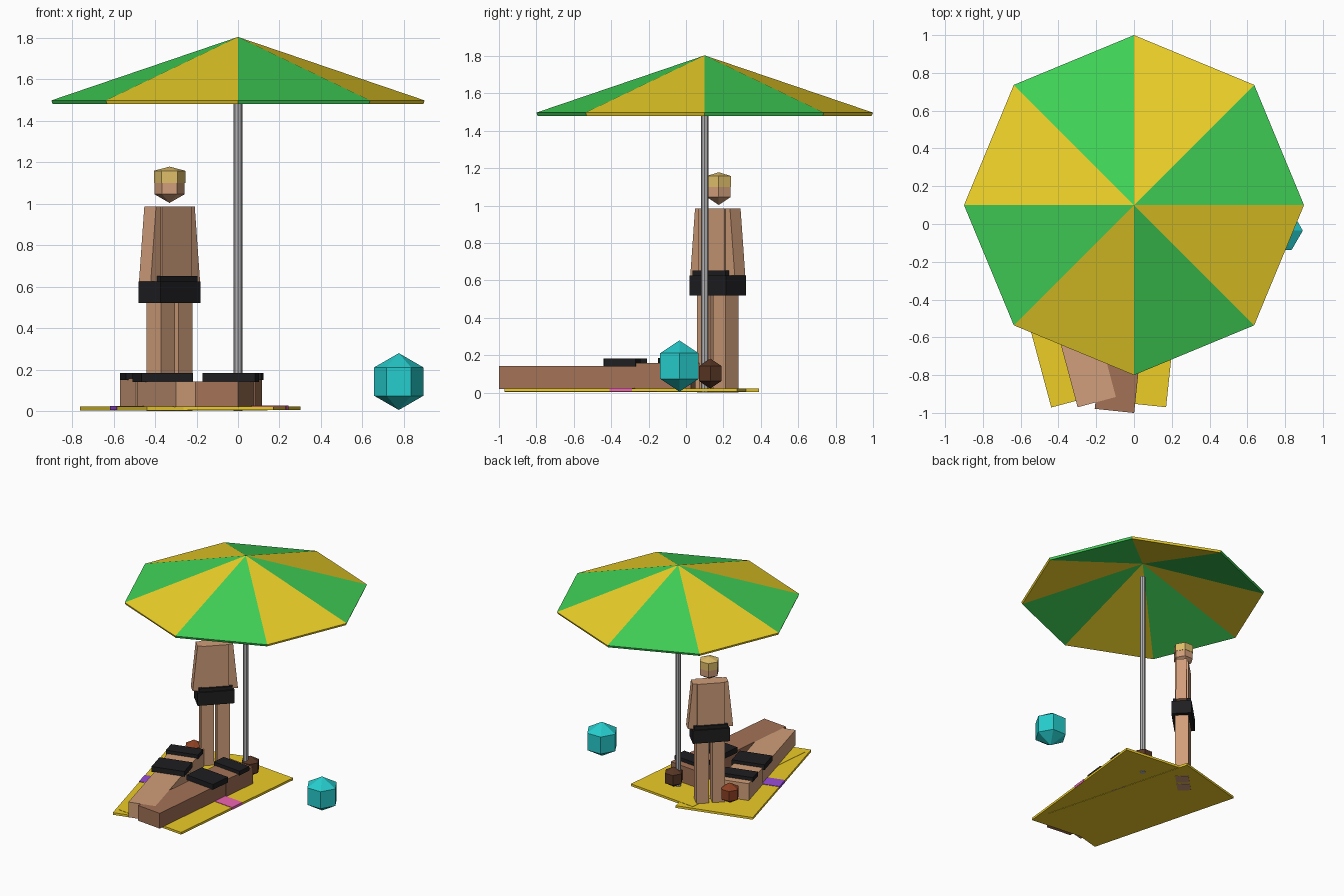
import bpy, bmesh
from math import cos, sin, pi, radians
from mathutils import Matrix, Vector

if "Cube" in bpy.data.objects:
    bpy.data.objects.remove(bpy.data.objects["Cube"])


def mat(name, *rgb):
    # display colour to linear
    m = bpy.data.materials.new(name)
    m.diffuse_color = [((c + 0.055) / 1.055) ** 2.4 for c in rgb] + [1]
    m.use_nodes = True
    m.node_tree.nodes["Principled BSDF"].inputs["Base Color"].default_value = m.diffuse_color
    return m


YELLOW = mat("yellow", 0.93, 0.82, 0.16)
GREEN = mat("green", 0.25, 0.82, 0.34)
TOWEL = mat("towel_yellow", 0.93, 0.80, 0.15)
PINK = mat("pink", 0.93, 0.40, 0.70)
PURPLE = mat("purple", 0.60, 0.30, 0.85)
TEAL = mat("teal", 0.15, 0.80, 0.80)
BLACK = mat("black", 0.12, 0.12, 0.13)
METAL = mat("metal", 0.70, 0.70, 0.71)
SKIN = mat("skin", 0.82, 0.62, 0.48)
TAN = mat("tan_skin", 0.64, 0.45, 0.34)
BLOND = mat("blond", 0.88, 0.75, 0.42)
AUBURN = mat("auburn", 0.55, 0.25, 0.14)
BROWN = mat("brown", 0.34, 0.21, 0.14)


def add(name, bm, mats, matrix=Matrix()):
    bmesh.ops.recalc_face_normals(bm, faces=bm.faces)
    me = bpy.data.meshes.new(name)
    bm.to_mesh(me)
    bm.free()
    for m in mats:
        me.materials.append(m)
    ob = bpy.data.objects.new(name, me)
    ob.matrix_world = matrix
    bpy.context.collection.objects.link(ob)
    return ob


def box(name, center, size, m, frame=Matrix()):
    bm = bmesh.new()
    bmesh.ops.create_cube(bm, size=1)
    bmesh.ops.scale(bm, vec=size, verts=bm.verts)
    bmesh.ops.translate(bm, vec=center, verts=bm.verts)
    return add(name, bm, [m], frame)


def slab(name, x, y, z0, z1, w, l, m, frame):
    return box(name, (x, y, (z0 + z1) / 2), (w, l, z1 - z0), m, frame)


def lathe(name, profile, sides, m, center):
    # stack of rings (radius, z); radius 0 makes a tip
    bm = bmesh.new()
    rings = []
    for r, z in profile:
        n = sides if r else 1
        rings.append([bm.verts.new((r * cos(2 * pi * i / sides), r * sin(2 * pi * i / sides), z))
                      for i in range(n)])
    for a, b in zip(rings, rings[1:]):
        for i in range(sides):
            j = (i + 1) % sides
            quad = [a[i % len(a)], a[j % len(a)], b[j % len(b)], b[i % len(b)]]
            bm.faces.new(list(dict.fromkeys(quad)))
    for ring in (rings[0], rings[-1]):
        if len(ring) > 2:
            bm.faces.new(ring)
    return add(name, bm, [m], Matrix.Translation(center))


def ball(name, center, r, m):
    s = r * sin(pi / 3)
    return lathe(name, [(0, -r), (s, -r / 2), (s, r / 2), (0, r)], 6, m, center)


def frame_at(x, y, deg):
    return Matrix.Translation((x, y, 0)) @ Matrix.Rotation(radians(deg), 4, 'Z')


# umbrella canopy: eight striped panels, thin shell
canopy = lathe("umbrella_canopy", [(0, 1.78), (0.893, 1.48), (0.9, 1.497), (0, 1.803)], 8, GREEN, (0, 0.1, 0))
canopy.data.materials.append(YELLOW)
for f in canopy.data.polygons:
    f.material_index = f.index % 2
lathe("umbrella_pole", [(0.021, 0), (0.021, 1.665)], 8, METAL, (0, 0.1, 0))

# beach ball
ball("beach_ball", (0.775, -0.035, 0.142), 0.137, TEAL)


# towel with a cross stripe and a sunbather lying on it
def sunbather(tag, frame, x, stripe, skin, hair, z0, extra):
    slab(tag + "_towel", 0, 0, z0, z0 + 0.018, 0.6, 1.25, TOWEL, frame)
    slab(tag + "_towel_stripe", 0, 0, z0 + 0.001, z0 + 0.021, 0.604, 0.12, stripe, frame)
    slab(tag + "_legs", x, -0.30 - extra / 2, 0.02, 0.143, 0.21, 0.72 + extra, skin, frame)
    slab(tag + "_torso", x, 0.21, 0.02, 0.157, 0.225, 0.30, skin, frame)
    slab(tag + "_swim_bottom", x, -0.02, 0.14, 0.183, 0.255, 0.17, BLACK, frame)
    slab(tag + "_swim_top", x, 0.25, 0.15, 0.184, 0.25, 0.11, BLACK, frame)
    ball(tag + "_head", frame @ Vector((x + 0.005, 0.44 + extra, 0.102)), 0.08, hair)


sunbather("left", frame_at(-0.31, -0.29, 15), -0.06, PURPLE, SKIN, AUBURN, 0.003, 0)
sunbather("right", frame_at(-0.063, -0.317, -6), 0.03, PINK, TAN, BROWN, 0.005, 0.013)

# standing person
st = frame_at(-0.33, 0.17, 45)
slab("standing_torso", 0, 0, 0.6, 0.985, 0.2, 0.1, SKIN, st)
slab("swim_shorts", 0, 0, 0.52, 0.625, 0.275, 0.15, BLACK, st)
slab("shorts_waistband", 0, 0, 0.6, 0.652, 0.25, 0.13, BLACK, st)
for s, side in ((-1, "left"), (1, "right")):
    slab(side + "_standing_leg", s * 0.059, 0, 0, 0.55, 0.095, 0.098, SKIN, st)
    # arm leaning outward towards the hand
    arm = box(side + "_arm", (0, 0, 0), (0.07, 0.08, 0.36), SKIN, st)
    for v in arm.data.vertices:
        v.co.x += s * (0.115 - 0.1 * v.co.z)
        v.co.z += 0.805
c = (-0.33, 0.175, 0)
lathe("standing_head", [(0, 1.003), (0.073, 1.045), (0.073, 1.12), (0, 1.16)], 6, SKIN, c)
lathe("standing_hair", [(0.076, 1.098), (0.076, 1.158), (0, 1.178)], 6, BLOND, c)
